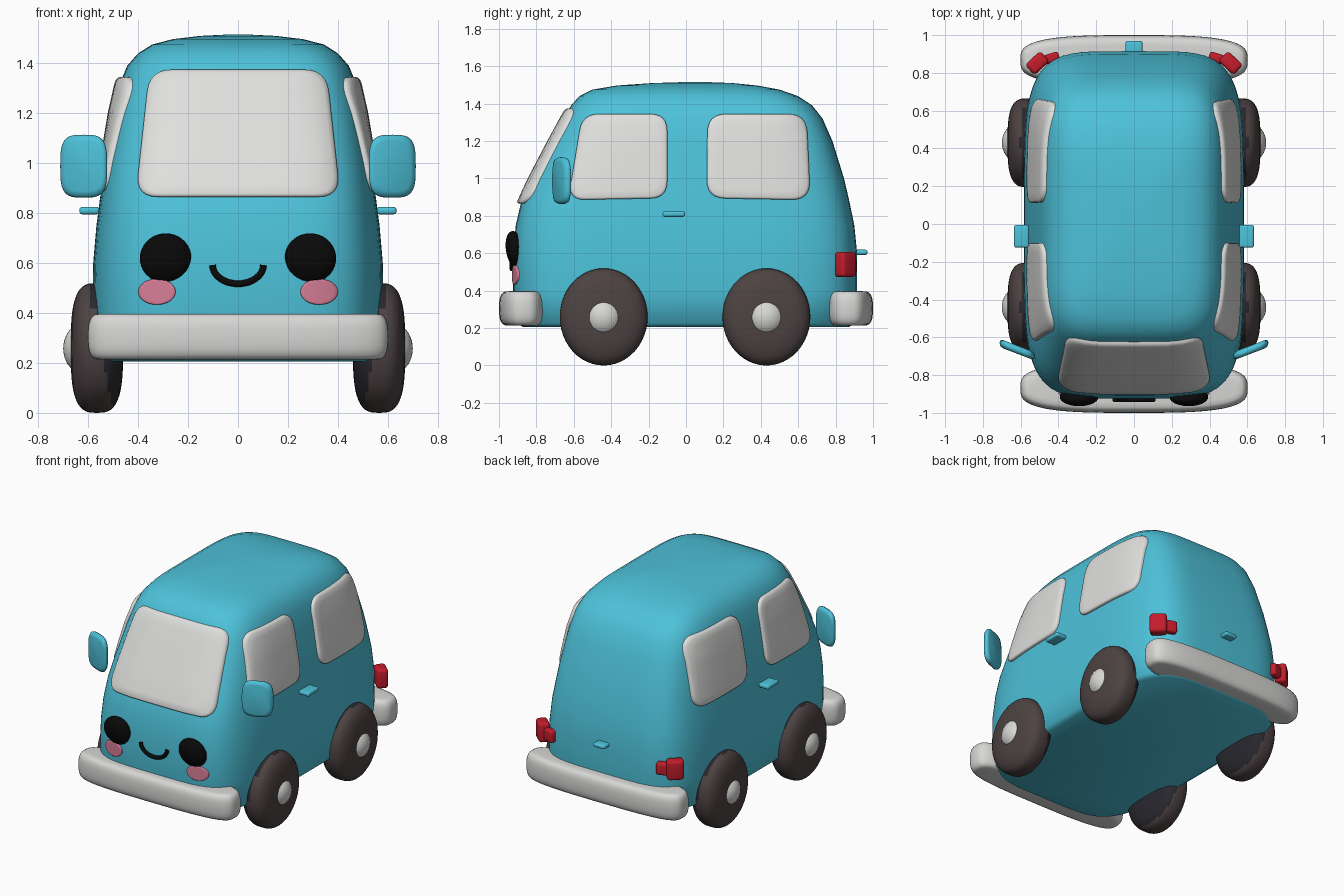
import bpy, bmesh, math
from mathutils import Vector, Matrix

cube = bpy.data.objects.get("Cube")
if cube:
    bpy.data.objects.remove(cube, do_unlink=True)


def material(name, r, g, b):
    m = bpy.data.materials.new(name)
    m.use_nodes = True
    m.diffuse_color = (r, g, b, 1)
    bsdf = next(n for n in m.node_tree.nodes if n.type == 'BSDF_PRINCIPLED')
    bsdf.inputs["Base Color"].default_value = (r, g, b, 1)
    bsdf.inputs["Roughness"].default_value = 0.6
    return m


BLUE = material("sky blue paint", .075, .54, .70)
GLASS = material("pale glass", .74, .74, .73)
CHROME = material("light grey trim", .68, .68, .67)
TYRE = material("brown black rubber", .075, .055, .055)
INNER = material("dark inner rubber", .022, .021, .028)
BLACK = material("black", .003, .003, .003)
WHITE = material("white", .85, .85, .85)
PINK = material("blush pink", .68, .21, .31)
RED = material("lamp red", .55, .012, .025)


def finish(name, bm, mat, angle=50):
    bmesh.ops.recalc_face_normals(bm, faces=bm.faces)
    me = bpy.data.meshes.new(name)
    bm.to_mesh(me)
    bm.free()
    ob = bpy.data.objects.new(name, me)
    bpy.context.collection.objects.link(ob)
    me.materials.append(mat)
    bpy.ops.object.select_all(action='DESELECT')
    ob.select_set(True)
    bpy.context.view_layer.objects.active = ob
    bpy.ops.object.shade_smooth_by_angle(angle=math.radians(angle))
    return ob


def loft(name, rings, mat, angle=50):
    """Skin closed rings of equal length and cap both ends."""
    bm = bmesh.new()
    vs = [[bm.verts.new(p) for p in ring] for ring in rings]
    n = len(vs[0])
    for a, b in zip(vs, vs[1:]):
        for i in range(n):
            j = (i + 1) % n
            bm.faces.new((a[i], a[j], b[j], b[i]))
    bm.faces.new(vs[0])
    bm.faces.new(vs[-1])
    return finish(name, bm, mat, angle)


def spow(v, e):
    return math.copysign(abs(v) ** e, v)


def superellipse(hx, hy, n, count):
    turn = [2 * math.pi * i / count for i in range(count)]
    return [(hx * spow(math.cos(t), 2 / n), hy * spow(math.sin(t), 2 / n)) for t in turn]


# Body shell: height, half width, front y, back y
SHELL = [
    (.205, .54, -.87, .87), (.225, .57, -.90, .90), (.40, .583, -.925, .915),
    (.60, .58, -.925, .915), (.75, .567, -.91, .90), (.88, .55, -.88, .873),
    (1.0, .533, -.825, .845), (1.2, .50, -.72, .783), (1.32, .473, -.655, .73),
    (1.39, .444, -.615, .675), (1.44, .40, -.57, .60), (1.475, .345, -.50, .50),
    (1.497, .26, -.37, .38), (1.51, .15, -.18, .25), (1.515, .05, -.02, .12)]
POWER = 4.8


def shell(z):
    for a, b in zip(SHELL, SHELL[1:]):
        if z <= b[0]:
            t = max(0, (z - a[0]) / (b[0] - a[0]))
            return [p + (q - p) * t for p, q in zip(a[1:], b[1:])]


def drop(v):
    return (1 - min(abs(v), .995) ** POWER) ** (1 / POWER)


def on_front(x, z, out):
    w, f, b = shell(z)
    return Vector((x, (f + b) / 2 - (b - f) / 2 * drop(x / w) - out, z))


def on_side(side):
    def place(y, z, out):
        w, f, b = shell(z)
        return Vector((side * (w * drop((2 * y - f - b) / (b - f)) + out), y, z))
    return place


body_rings = []
for z, w, f, b in SHELL:
    body_rings.append([(x, y + (f + b) / 2, z)
                       for x, y in superellipse(w, (b - f) / 2, POWER, 72)])
loft("body", body_rings, BLUE, 60)


# Raised panels that follow the shell
def rounded(corners, radius):
    pts = []
    n = len(corners)
    cs = [Vector(c) for c in corners]
    for i, c in enumerate(cs):
        a = c + (cs[i - 1] - c).normalized() * radius
        d = cs[(i + 1) % n] - c
        b = c + d.normalized() * radius
        for k in range(7):
            t = k / 6
            pts.append(a * (1 - t) ** 2 + c * 2 * t * (1 - t) + b * t * t)
        end = cs[(i + 1) % n] - d.normalized() * radius
        pts += [b.lerp(end, k / 6) for k in range(1, 6)]
    return pts


def panel(name, outline, place, out, mat):
    mid = sum((Vector(p) for p in outline), Vector((0, 0))) / len(outline)
    steps = [(1, -.02), (1, .5 * out), (.985, .8 * out), (.95, out)]
    steps += [(s, out) for s in (.8, .6, .4, .2, .02)]
    rings = []
    for s, o in steps:
        rings.append([place(*mid.lerp(Vector(p), s), o) for p in outline])
    loft(name, rings, mat, 70)


panel("windscreen", rounded([(-.41, .865), (.41, .865), (.355, 1.375), (-.355, 1.375)], .09),
      on_front, .022, GLASS)
for side, tag in ((1, "left"), (-1, "right")):
    panel(f"{tag}_front_window",
          rounded([(-.63, .885), (-.10, .895), (-.10, 1.345), (-.555, 1.345)], .09),
          on_side(side), .022, GLASS)
    panel(f"{tag}_rear_window",
          rounded([(.11, .895), (.665, .885), (.645, 1.345), (.115, 1.345)], .1),
          on_side(side), .022, GLASS)
    cheek = [(side * .325 + x, .485 + z) for x, z in superellipse(.075, .052, 2, 32)]
    panel(f"{tag}_cheek", cheek, on_front, .009, PINK)


# Bumpers
def bumper(name, sign):
    rings = []
    for k in range(13):
        a = math.pi * (k / 12 - .5)
        inset = .055 * (1 - abs(math.cos(a)) ** .6)
        z = .305 + .092 * spow(math.sin(a), .75)
        rings.append([(x, sign * .868 + y, z)
                      for x, y in superellipse(.602 - inset, .132 - inset, 3.2, 64)])
    loft(name, rings, CHROME, 60)


bumper("front_bumper", -1)
bumper("rear_bumper", 1)


def ball(name, loc, size, mat, tilt=0):
    bm = bmesh.new()
    bmesh.ops.create_uvsphere(bm, u_segments=32, v_segments=18, radius=1)
    bm.transform(Matrix.Translation(loc) @ Matrix.Rotation(tilt, 4, 'X')
                 @ Matrix.Diagonal((*size, 1)))
    return finish(name, bm, mat)


def soft_box(name, loc, size, bevel, mat, turn=0):
    bm = bmesh.new()
    bmesh.ops.create_cube(bm, size=1)
    bm.transform(Matrix.Diagonal((*size, 1)))
    bmesh.ops.bevel(bm, geom=bm.edges[:], offset=bevel, segments=4,
                    profile=.5, affect='EDGES')
    bm.transform(Matrix.Translation(loc) @ Matrix.Rotation(turn, 4, 'Z'))
    return finish(name, bm, mat, 60)


# Wheels: oval tyres with a darker inner half and domed hubs
def wheel(tag, side, y):
    rings = []
    for k in range(25):
        a = math.pi * (k / 24 - .5) * .98
        x = .565 + .105 * spow(math.sin(a), .65)
        r = math.cos(a) ** .65
        rings.append([(side * x, y + r * .235 * math.cos(t), .26 + r * .26 * math.sin(t))
                      for t in [2 * math.pi * i / 48 for i in range(48)]])
    tyre = loft(f"{tag}_tyre", rings, TYRE)
    tyre.data.materials.append(INNER)
    for p in tyre.data.polygons:
        if abs(p.center.x) < .55 + .2 * (p.center.z - .26):
            p.material_index = 1
    ball(f"{tag}_hub", (side * .62, y, .258), (.08, .098, .1), CHROME)


# Mirrored details
for side, tag in ((1, "left"), (-1, "right")):
    wheel(f"{tag}_front", side, -.44)
    wheel(f"{tag}_rear", side, .43)

    # Wing mirror: flat rounded pad swept back at its outer end
    pad = []
    for k, s in ((-1, .8), (-.7, .95), (0, 1), (.7, .95), (1, .8)):
        pad.append([(side * (.618 + x), -.665 + .38 * x + k * .022, .988 + z)
                    for x, z in superellipse(.094 * s, .126 * s, 3.5, 40)])
    loft(f"{tag}_mirror", pad, BLUE, 70)

    soft_box(f"{tag}_door_handle", (side * .595, -.065, .81), (.08, .12, .03), .012, BLUE)
    soft_box(f"{tag}_tail_lamp", (side * .512, .852, .54), (.11, .075, .135), .02, RED, -side * .75)
    soft_box(f"{tag}_tail_lamp_inner", (side * .44, .878, .535), (.09, .05, .085), .015, RED, -side * .3)
    ball(f"{tag}_eye", (side * .29, -.915, .62), (.103, .048, .1), BLACK, .15)
    ball(f"{tag}_eye_glint", (side * .29 - .018, -.944, .682), (.024, .012, .024), WHITE, -.5)

soft_box("tailgate_handle", (0, .93, .605), (.09, .08, .028), .012, BLUE)

# Smile
curve = bpy.data.curves.new("smile", 'CURVE')
curve.dimensions = '3D'
curve.bevel_depth = .013
curve.use_fill_caps = True
line = curve.splines.new('POLY')
line.points.add(16)
for i, p in enumerate(line.points):
    a = math.pi * (i / 16 - .5)
    x = .102 * math.sin(a)
    p.co = (*on_front(x, .592 - .075 * math.cos(a), .005), 1)
curve.materials.append(BLACK)
smile = bpy.data.objects.new("smile", curve)
bpy.context.collection.objects.link(smile)
